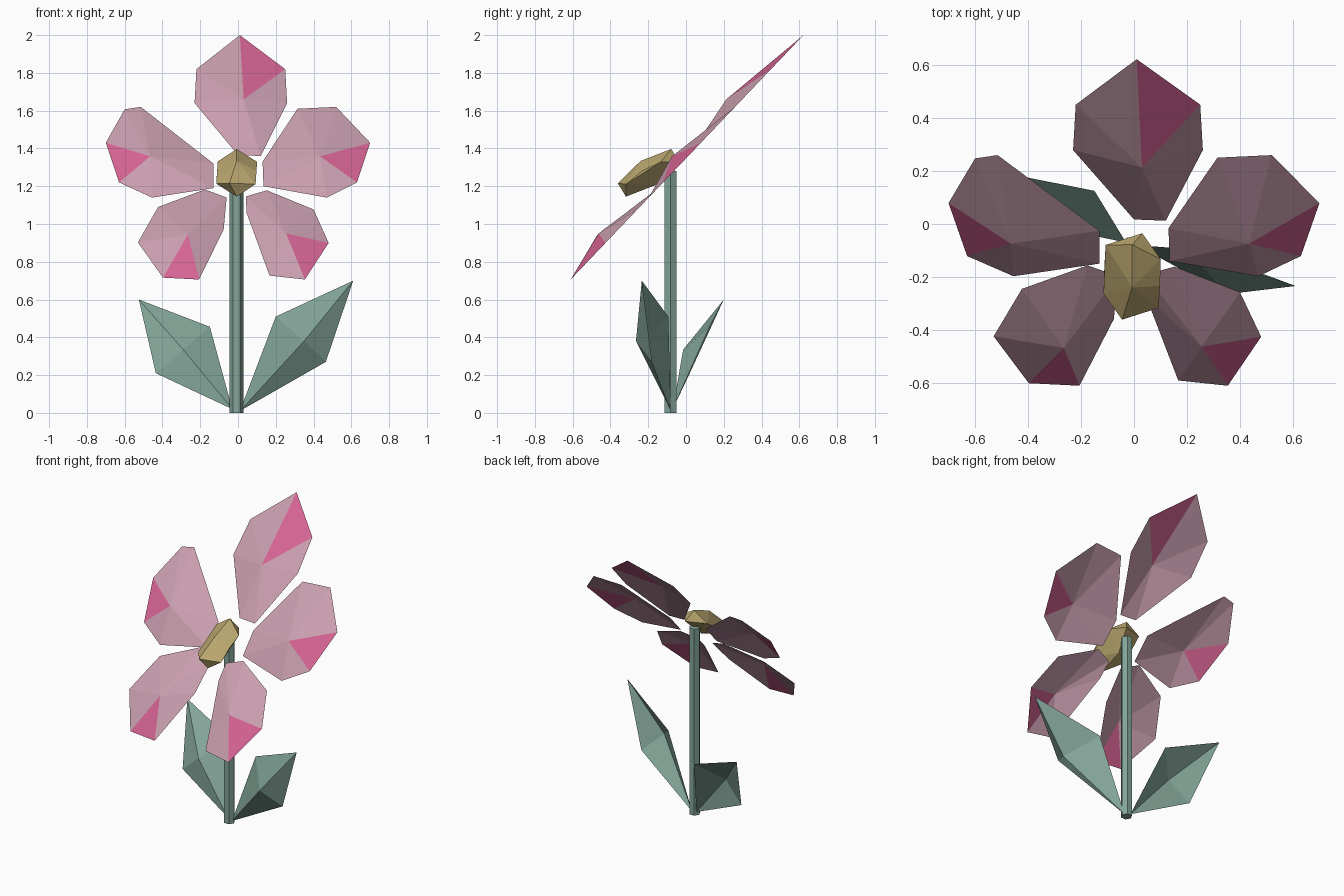
import bpy
import bmesh
from math import pi
from mathutils import Vector

cube = bpy.data.objects.get("Cube")
if cube:
    bpy.data.objects.remove(cube, do_unlink=True)


def material(name, rgb):
    mat = bpy.data.materials.new(name)
    mat.use_nodes = True
    mat.diffuse_color = (*rgb, 1)
    mat.node_tree.nodes["Principled BSDF"].inputs["Base Color"].default_value = (*rgb, 1)
    return mat


PINK = material("pale pink", (0.58, 0.34, 0.42))
MAGENTA = material("magenta", (0.66, 0.125, 0.29))
GREEN = material("sage green", (0.23, 0.38, 0.32))
GOLD = material("dull gold", (0.50, 0.39, 0.16))


def finish(name, bm, *mats):
    mesh = bpy.data.meshes.new(name)
    bm.to_mesh(mesh)
    bm.free()
    for mat in mats:
        mesh.materials.append(mat)
    obj = bpy.data.objects.new(name, mesh)
    bpy.context.collection.objects.link(obj)
    return obj


def fan(name, ring, hub, mats):
    """Thin creased sheet: a ring of points joined to a raised hub, facing forward."""
    bm = bmesh.new()
    centre = bm.verts.new(hub)
    rim = [bm.verts.new(p) for p in ring]
    for i, v in enumerate(rim):
        face = bm.faces.new((centre, v, rim[(i + 1) % len(rim)]))
        # the first facet carries the accent colour when there is one
        face.material_index = len(mats) - 1 if i == 0 else 0
        face.normal_update()
        if face.normal.y > 0:
            face.normal_flip()
    return finish(name, bm, *mats)


def on_flower(x, z, raised=0.0):
    """Point on the tilted plane shared by all the petals."""
    return (x, (z - 1.347) / 1.05 - raised, z)


# Petals: hub, then outline starting with the accent edge
petals = {
    "top_petal": ((0.03, 1.66), [(0.01, 2.0), (0.25, 1.82), (0.26, 1.64), (0.12, 1.36),
                                 (0, 1.365), (-0.23, 1.64), (-0.22, 1.82)]),
    "left_petal": ((0.435, 1.358), [(0.70, 1.43), (0.63, 1.22), (0.47, 1.14), (0.135, 1.2),
                                    (0.13, 1.33), (0.315, 1.61), (0.52, 1.62)]),
    "right_petal": ((-0.465, 1.358), [(-0.63, 1.22), (-0.70, 1.43), (-0.6, 1.607), (-0.515, 1.62),
                                      (-0.13, 1.32), (-0.13, 1.19), (-0.455, 1.14)]),
    "lower_left_petal": ((0.255, 0.95), [(0.48, 0.9), (0.354, 0.706), (0.167, 0.727), (0.045, 1.06),
                                         (0.042, 1.146), (0.153, 1.178), (0.4, 1.077)]),
    "lower_right_petal": ((-0.265, 0.945), [(-0.206, 0.706), (-0.397, 0.716), (-0.53, 0.902),
                                            (-0.423, 1.09), (-0.175, 1.183), (-0.06, 1.14),
                                            (-0.076, 0.97)]),
}
for name, (hub, outline) in petals.items():
    fan(name, [on_flower(*p) for p in outline], on_flower(*hub, 0.085), (PINK, MAGENTA))

# Leaves: base, inner corner, tip, outer corner, around a raised middle
fan("left_leaf", [(0.01, -0.08, 0.01), (0.2, -0.094, 0.51), (0.61, -0.234, 0.7), (0.465, -0.18, 0.27)],
    (0.35, -0.265, 0.38), (GREEN,))
fan("right_leaf", [(-0.03, -0.07, 0.02), (-0.149, 0.125, 0.456), (-0.525, 0.2, 0.6), (-0.435, 0.02, 0.21)],
    (-0.29, -0.015, 0.335), (GREEN,))

# Flower centre: stretched twenty-sided lump from opposite pairs of corners
bm = bmesh.new()
middle = Vector((-0.007, -0.198, 1.271))
for arm in [(0, 0.12, 0.126), (-0.038, -0.163, -0.055), (0.108, 0.065, 0.058),
            (0.1, -0.119, -0.06), (0, -0.042, 0.063), (0.105, -0.035, 0.01)]:
    for sign in (1, -1):
        bm.verts.new(middle + sign * Vector(arm))
bmesh.ops.convex_hull(bm, input=bm.verts)
bmesh.ops.recalc_face_normals(bm, faces=bm.faces)
finish("flower_centre", bm, GOLD)

# Stem: six-sided rod
bpy.ops.mesh.primitive_cylinder_add(vertices=6, radius=0.036, depth=1.28,
                                    location=(-0.008, -0.082, 0.64), rotation=(0, 0, pi / 6))
stem = bpy.context.object
stem.name = "stem"
stem.data.materials.append(GREEN)
